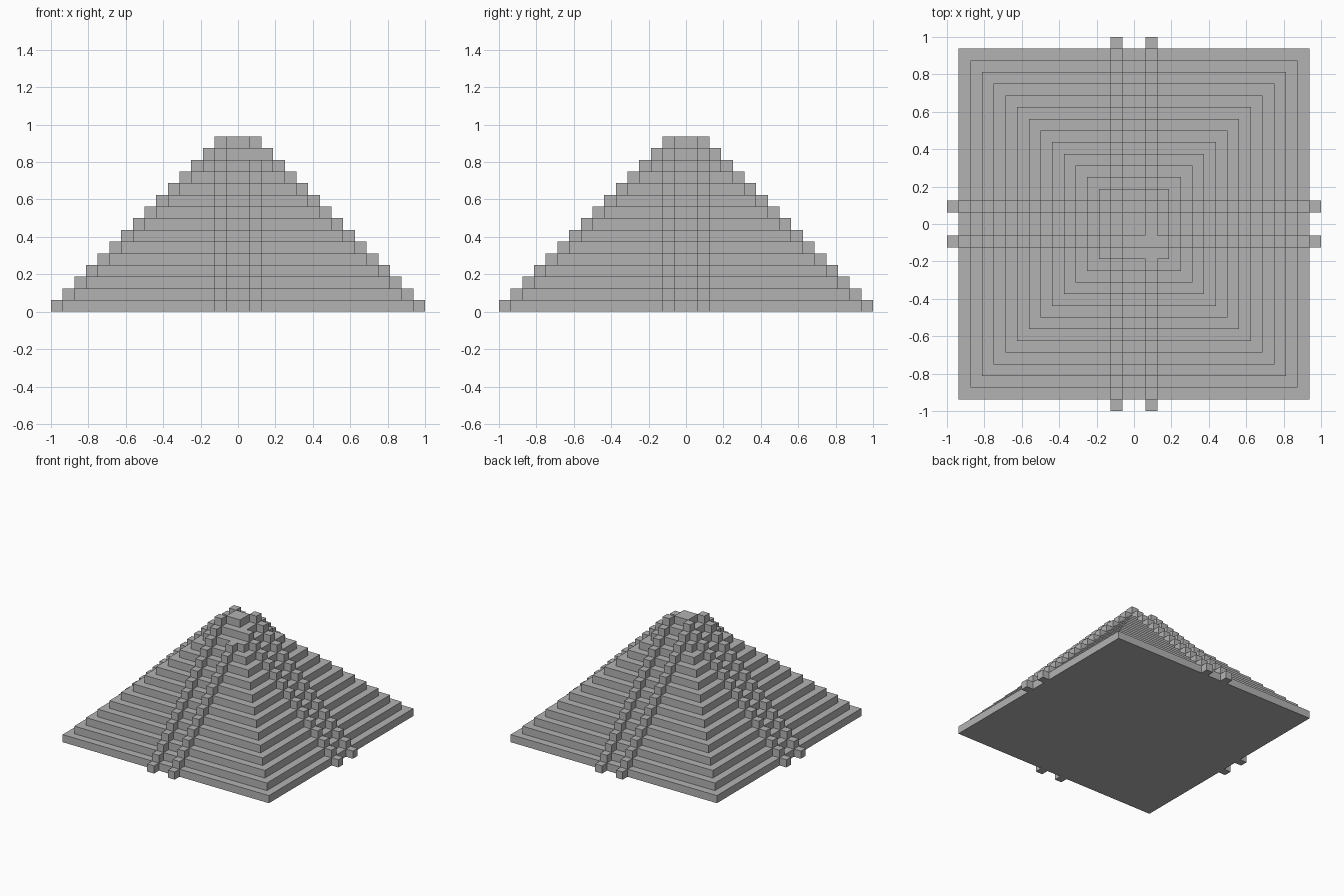
import bpy
import bmesh
from mathutils import Matrix, Vector

if "Cube" in bpy.data.objects:
    bpy.data.objects.remove(bpy.data.objects["Cube"], do_unlink=True)

U = 1 / 16      # block size
TIERS = 15

stone = bpy.data.materials.new("grey_stone")
stone.use_nodes = True
grey = (0.45, 0.45, 0.45, 1)
stone.diffuse_color = grey
stone.node_tree.nodes["Principled BSDF"].inputs["Base Color"].default_value = grey


def add_box(bm, centre, size):
    """Add a box given in block units."""
    matrix = Matrix.Translation(Vector(centre) * U) @ Matrix.Diagonal((*(Vector(size) * U), 1))
    bmesh.ops.create_cube(bm, size=1, matrix=matrix)


def make_object(name, bm):
    mesh = bpy.data.meshes.new(name)
    bm.to_mesh(mesh)
    bm.free()
    mesh.materials.append(stone)
    obj = bpy.data.objects.new(name, mesh)
    bpy.context.collection.objects.link(obj)


# Stepped body, each tier one block smaller all round
body = bmesh.new()
for k in range(TIERS):
    width = 2 * (TIERS - k)
    add_box(body, (0, 0, k + 0.5), (width, width, 1))
make_object("stepped_body", body)

# Paired stair rails climbing all four sides; the summit corners are shared
cells = {"front": [], "back": [], "left": [], "right": []}
for k in range(TIERS):
    out = TIERS - k + 0.5
    for side in (-1.5, 1.5):
        cells["front"].append((side, -out, k + 0.5))
        cells["back"].append((side, out, k + 0.5))
        if k < TIERS - 1:
            cells["left"].append((out, side, k + 0.5))
            cells["right"].append((-out, side, k + 0.5))

# The front rail on the +x side stops two blocks short of the summit
cells["front"] = [c for c in cells["front"] if not (c[0] > 0 and c[2] > TIERS - 2)]

for name, blocks in cells.items():
    rail = bmesh.new()
    for block in blocks:
        add_box(rail, block, (1, 1, 1))
    make_object(name + "_stair_rails", rail)
